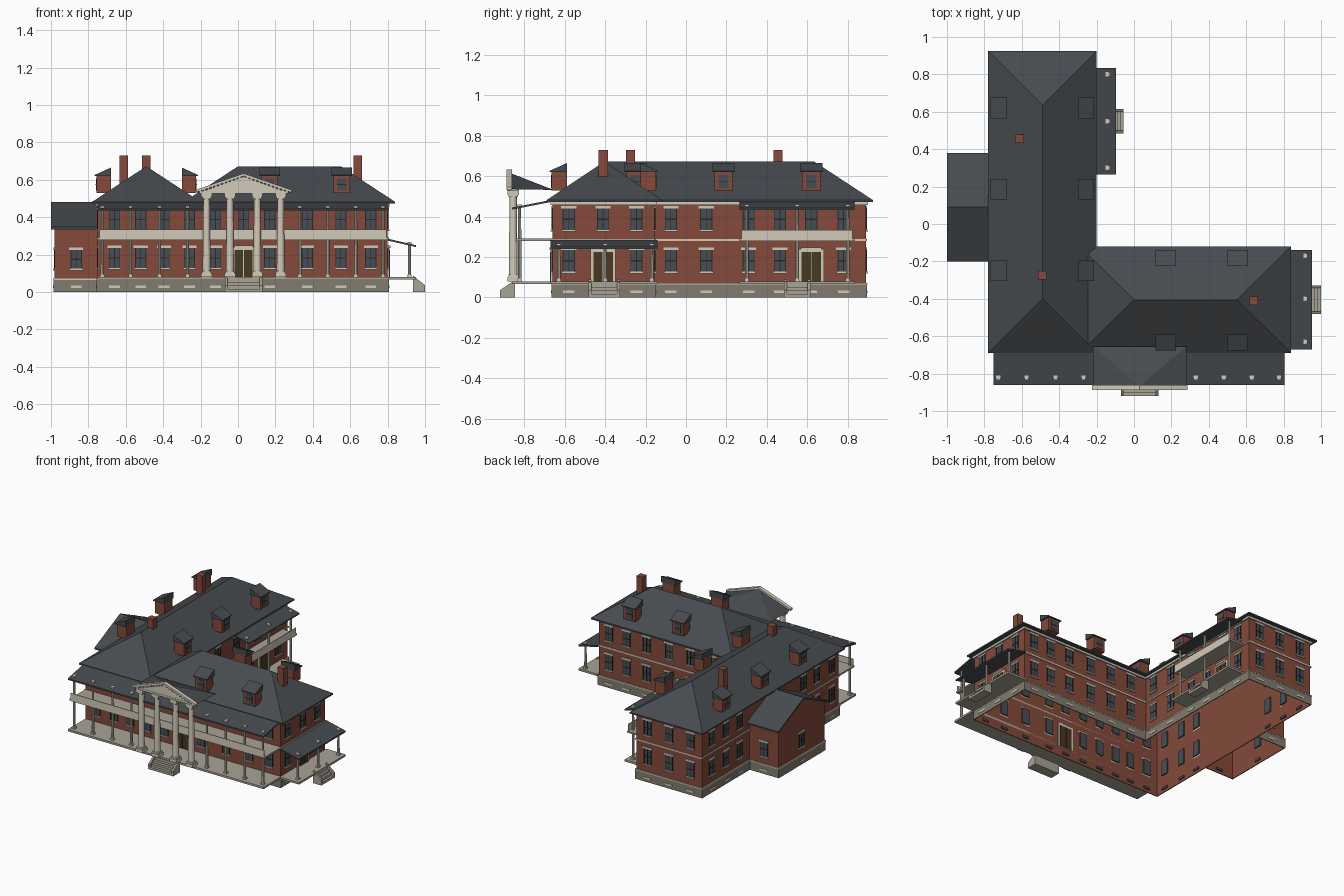
import bpy, bmesh
from mathutils import Vector

if "Cube" in bpy.data.objects:
    bpy.data.objects.remove(bpy.data.objects["Cube"])


def material(name, r, g, b):
    m = bpy.data.materials.new(name)
    m.use_nodes = True
    m.diffuse_color = (r, g, b, 1)
    m.node_tree.nodes["Principled BSDF"].inputs["Base Color"].default_value = (r, g, b, 1)
    return m


BRICK = material("red brick", .23, .068, .042)
SLATE = material("dark slate", .062, .069, .077)
CREAM = material("cream paint", .64, .6, .49)
STONE = material("grey foundation", .22, .2, .16)
DECK = material("pale stone", .40, .37, .30)
GLASS = material("dark glass", .066, .075, .085)
SASH = material("sash black", .02, .022, .025)
WOOD = material("brown door", .065, .04, .015)

parts = {}


def mesh_of(name, mat):
    return parts.setdefault(name, (bmesh.new(), mat))[0]


def hull(name, mat, pts):
    bm = mesh_of(name, mat)
    vs = [bm.verts.new(p) for p in pts]
    out = bmesh.ops.convex_hull(bm, input=vs)
    faces = [g for g in out["geom"] if isinstance(g, bmesh.types.BMFace)]
    bmesh.ops.recalc_face_normals(bm, faces=faces)


def box(name, mat, x0, x1, y0, y1, z0, z1):
    hull(name, mat, [(x, y, z) for x in (x0, x1) for y in (y0, y1) for z in (z0, z1)])


# A wall is (axis it faces, position, direction); s runs along it, o outwards
FRONT, EAST, NORTH = ("y", -.66, -1), ("x", .80, 1), ("y", .89, 1)
WEST, COURT_X, COURT_Y = ("x", -.75, -1), ("x", -.23, 1), ("y", -.155, 1)
ANNEX_S, ANNEX_N, ANNEX_W = ("y", -.17, -1), ("y", .35, 1), ("x", -.98, -1)


def at(wall, s, o, z):
    axis, pos, sign = wall
    return (pos + sign * o, s, z) if axis == "x" else (s, pos + sign * o, z)


def wall_box(name, mat, wall, s, w, o0, o1, z0, z1):
    hull(name, mat, [at(wall, s + d, o, z) for d in (-w / 2, w / 2)
                     for o in (o0, o1) for z in (z0, z1)])


def strip(name, mat, line, z0, z1, closed=True):
    bm = mesh_of(name, mat)
    n = len(line)
    for i in range(n if closed else n - 1):
        a, b = line[i], line[(i + 1) % n]
        bm.faces.new([bm.verts.new(p) for p in ((*a, z0), (*b, z0), (*b, z1), (*a, z1))])


def plan(d):
    return [(-.75 - d, -.66 - d), (.8 + d, -.66 - d), (.8 + d, -.155 + d),
            (-.23 + d, -.155 + d), (-.23 + d, .89 + d), (-.75 - d, .89 + d)]


def annex_plan(d):
    return [(-.75, .35 + d), (-.98 - d, .35 + d), (-.98 - d, -.17 - d), (-.75, -.17 - d)]


def band(name, mat, outline, d, z0, z1, closed=True):
    strip(name, mat, outline(d), z0, z1, closed)
    bm = mesh_of(name, mat)
    a, b = outline(0), outline(d)
    n = len(a)
    for z, step in ((z0, -1), (z1, 1)):
        for i in range(n if closed else n - 1):
            j = (i + 1) % n
            loop = [(*b[i], z), (*b[j], z), (*a[j], z), (*a[i], z)][::step]
            bm.faces.new([bm.verts.new(p) for p in loop])


# Brick shells, foundation and trim bands
strip("brick_walls", BRICK, plan(0), 0, .475)
strip("annex_walls", BRICK, annex_plan(0), 0, .356, False)
hull("annex_gable", BRICK, [(x, y, z) for x in (-.98, -.975)
                            for y, z in ((-.17, .352), (.35, .352), (.09, .472))])
band("foundation", STONE, plan, .006, 0, .063)
band("annex_foundation", STONE, annex_plan, .006, 0, .063, False)
band("water_table", CREAM, plan, .008, .063, .071)
band("annex_water_table", CREAM, annex_plan, .008, .063, .071, False)
band("belt_course", CREAM, plan, .006, .28, .29)
band("cornice", CREAM, plan, .010, .458, .473)


# Main hipped roofs
def hip_roof(name, x0, x1, y0, y1, ridge):
    eaves = [(x, y, z) for x in (x0, x1) for y in (y0, y1) for z in (.472, .482)]
    hull(name, SLATE, eaves + [(*p, .672) for p in ridge])


hip_roof("long_wing_roof", -.78, -.20, -.69, .925, [(-.49, -.40), (-.49, .635)])
hip_roof("front_wing_roof", -.29, .84, -.69, -.12, [(0, -.405), (.55, -.405)])
for y in (-.20, .38):
    hull("annex_roof", SLATE, [(x, yy, z + t) for x in (-1, -.75) for t in (-.012, 0)
                               for yy, z in ((y, .347), (.09, .482))])

# Chimneys
for x, y in ((.64, -.41), (-.61, .455), (-.49, -.275)):
    box("chimneys", BRICK, x - .023, x + .023, y - .023, y + .023, .5, .73)


# Dormers with shed roofs
def dormer(wall, s):
    wall_box("dormer_walls", BRICK, wall, s, .09, -.07, .006, .53, .622)
    wall_box("dormer_glass", GLASS, wall, s, .05, 0, .009, .542, .607)
    wall_box("dormer_sash", SASH, wall, s, .05, .005, .011, .573, .577)
    hull("dormer_roofs", SLATE, [at(wall, s + d, o, z) for d in (-.055, .055)
         for o, z in ((.016, .62), (.016, .626), (-.07, .62), (-.07, .665))])


for y in (-.25, .185, .62):
    dormer(WEST, y)
    dormer(COURT_X, y)
for x in (.17, .555):
    dormer(FRONT, x)
    dormer(COURT_Y, x)


# Windows and basement vents
def window(wall, s, z0, h):
    z1 = z0 + h
    wall_box("window_glass", GLASS, wall, s, .056, -.008, .003, z0, z1)
    for d in (-.028, 0, .028):
        wall_box("window_sashes", SASH, wall, s + d, .004, 0, .005, z0, z1)
    wall_box("window_sashes", SASH, wall, s, .056, 0, .005, z0 + h / 2 - .003, z0 + h / 2 + .003)
    wall_box("window_sills", CREAM, wall, s, .07, 0, .010, z0 - .009, z0)
    wall_box("window_lintels", CREAM, wall, s, .075, 0, .006, z1, z1 + .012)


def vent(wall, s):
    wall_box("basement_vents", CREAM, wall, s, .058, .004, .009, .022, .034)
    wall_box("basement_glass", GLASS, wall, s, .05, -.008, .002, .02, .036)


rows = [(FRONT, (-.66, -.52, -.395, -.26, -.12, .03, .17, .37, .55, .71), [.03]),
        (EAST, (-.58, -.41, -.245), [-.41]),
        (NORTH, (-.66, -.49, -.32), []),
        (COURT_Y, (-.1, .07, .24, .42, .58, .72), []),
        (COURT_X, (-.075, .10, .31, .465, .62, .78), [.62]),
        (WEST, (-.58, -.41, -.26, .465, .62, .78), [])]
for wall, places, doors in rows:
    for s in places:
        window(wall, s, .335, .105)
        vent(wall, s)
        if s not in doors:
            window(wall, s, .128, .108)
    # Double doors
    for s in doors:
        wall_box("door_frames", CREAM, wall, s, .124, -.004, .010, .068, .24)
        wall_box("door_lintels", CREAM, wall, s, .10, .0, .016, .236, .248)
        for d in (-.025, .025):
            wall_box("doors", WOOD, wall, s + d, .046, -.008, .014, .074, .224)
for wall, s in ((ANNEX_S, -.865), (ANNEX_N, -.865), (ANNEX_W, .09)):
    window(wall, s, .125, .1)
    vent(wall, s)


# Round posts and columns
def column(name, x, y, z0, z1, r, sides):
    bm = mesh_of(name, CREAM)
    before = set(bm.verts)
    bmesh.ops.create_cone(bm, cap_ends=True, segments=sides, radius1=r, radius2=r * .8, depth=z1 - z0)
    move = Vector((x, y, (z0 + z1) / 2))
    bmesh.ops.translate(bm, vec=move, verts=[v for v in bm.verts if v not in before])
    for k, za, zb in ((1.3, z0, z0 + r), (1.1, z0 + r, z0 + 1.5 * r), (1.3, z1 - r, z1), (1.05, z1 - 1.5 * r, z1 - r)):
        box(name, CREAM, x - r * k, x + r * k, y - r * k, y + r * k, za, zb)


# Porches: decks, posts, parapets and lean-to roofs
def porch(name, wall, s0, s1, depth, posts, inset, roof_in, roof_out, storeys):
    s, w = (s0 + s1) / 2, s1 - s0
    wall_box(name + "_deck", DECK, wall, s, w, 0, depth, .066, .08)
    if storeys == 2:
        wall_box(name + "_balcony", DECK, wall, s, w, 0, depth - .02, .279, .291)
        wall_box(name + "_parapet", CREAM, wall, s, w - .02, depth - .024, depth - .018, .279, .335)
    hull(name + "_roof", SLATE, [at(wall, p, o, z + t) for p in (s0, s1) for t in (-.01, 0)
                                 for o, z in ((0, roof_in), (depth, roof_out))])
    top = roof_in + (roof_out - roof_in) * inset / depth + .008
    for p in posts:
        x, y, _ = at(wall, p, inset, 0)
        column(name + "_posts", x, y, .08, top, .009, 8)


porch("front_porch", FRONT, -.75, .805, .20,
      (-.725, -.575, -.42, -.27, .33, .48, .63, .775), .163, .484, .445, 2)
porch("side_porch", EAST, -.67, -.14, .153, (-.63, -.40, -.17), .117, .285, .25, 1)
porch("court_porch", COURT_X, .265, .835, .133, (.30, .55, .80), .09, .474, .443, 2)


# Stairs with sloping cheeks
def stairs(name, wall, s, w, o0, o1):
    n = 4
    for i in range(n):
        wall_box(name, DECK, wall, s, w - .02, o0, o1 - (o1 - o0) * i / n, .017 * i, .017 * (i + 1))
    for d in (-w / 2, w / 2 - .014):
        hull(name + "_cheeks", DECK, [at(wall, s + d + t, o, z) for t in (0, .014)
                                      for o, z in ((o0, 0), (o0, .088), (o1, 0), (o1, .036))])


stairs("front_stairs", FRONT, .03, .2, .185, .26)
stairs("side_stairs", EAST, -.405, .155, .135, .2)
stairs("court_stairs", COURT_X, .55, .13, .115, .175)

# Portico: tall columns, pediment and its roof
for x in (-.168, -.043, .103, .228):
    column("portico_columns", x, -.855, .08, .53, .022, 14)
box("portico_beam", CREAM, -.205, .265, -.88, -.83, .526, .54)
hull("pediment", CREAM, [(x, y, z) for y in (-.878, -.868)
                         for x, z in ((-.21, .53), (.27, .53), (.03, .617))])
hull("portico_roof", SLATE, [(-.22, -.868, .536), (.28, -.868, .536), (.03, -.868, .615),
                             (-.22, -.655, .532), (.28, -.655, .532)])
for side in (-1, 1):
    hull("pediment_rake", CREAM, [(.03 + side * x, y, z + t) for y in (-.888, -.862)
                                  for x, z in ((0, .62), (.255, .532)) for t in (0, .014)])
    for i in range(1, 12):
        x, z = .03 + side * .021 * i, .62 - .00725 * i
        box("pediment_dentils", CREAM, x - .005, x + .005, -.886, -.876, z - .01, z + .002)

# Turn every collected part into an object
for name, (bm, mat) in parts.items():
    me = bpy.data.meshes.new(name)
    bm.to_mesh(me)
    bm.free()
    me.materials.append(mat)
    ob = bpy.data.objects.new(name, me)
    bpy.context.collection.objects.link(ob)
